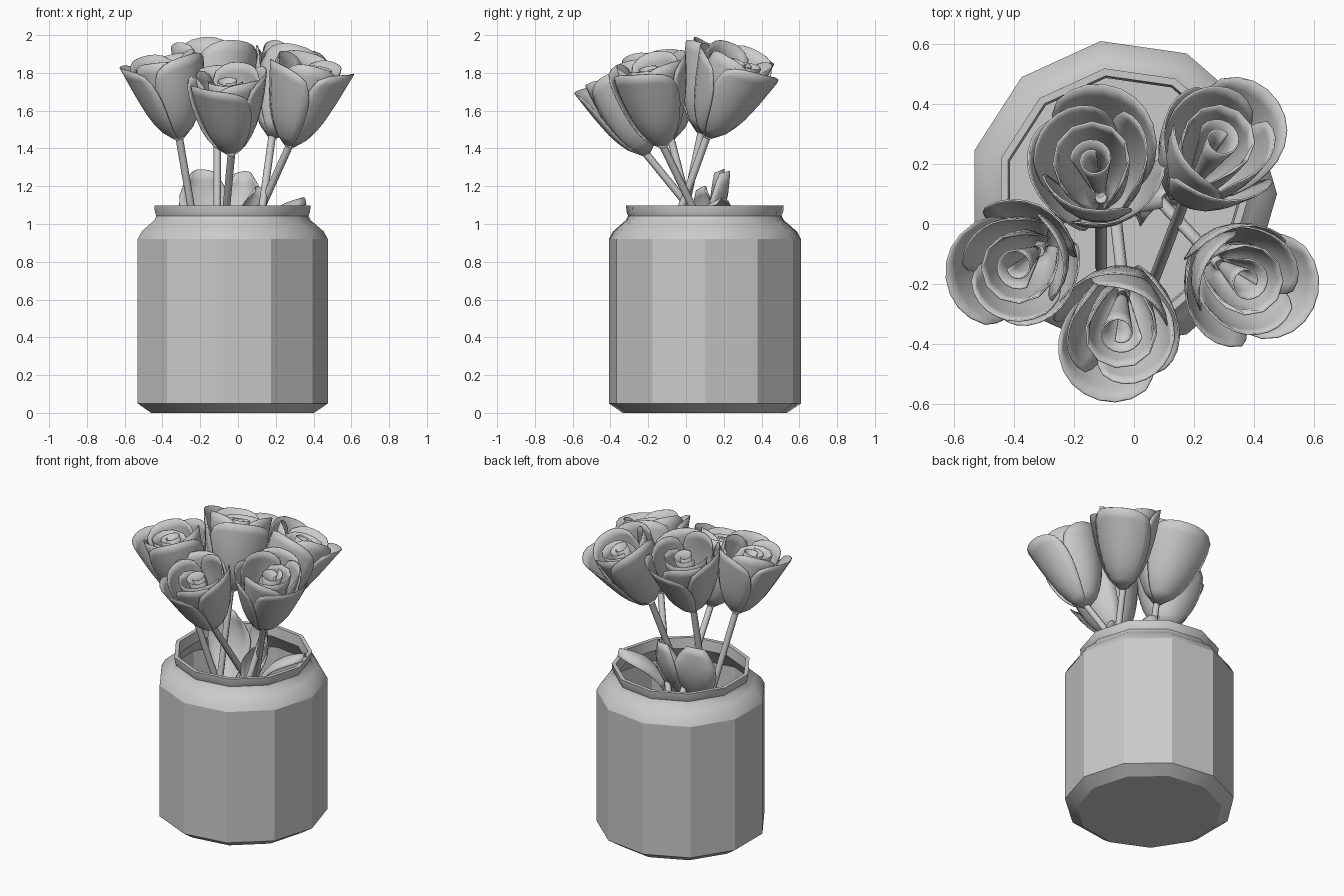
import bpy, math
from math import sin, cos, pi, radians
from mathutils import Vector

if "Cube" in bpy.data.objects:
    bpy.data.objects.remove(bpy.data.objects["Cube"])


def make_object(name, verts, faces, angle=30):
    me = bpy.data.meshes.new(name)
    me.from_pydata([tuple(v) for v in verts], [], faces)
    me.update()
    ob = bpy.data.objects.new(name, me)
    bpy.context.collection.objects.link(ob)
    bpy.ops.object.select_all(action='DESELECT')
    bpy.context.view_layer.objects.active = ob
    ob.select_set(True)
    bpy.ops.object.shade_smooth_by_angle(angle=radians(angle))
    return ob


def add_sheet(verts, faces, fn, nu, nv):
    """Append a grid surface fn(u, v), u and v in 0..1."""
    s = len(verts)
    for j in range(nv + 1):
        for i in range(nu + 1):
            verts.append(fn(i / nu, j / nv))
    for j in range(nv):
        for i in range(nu):
            a = s + j * (nu + 1) + i
            faces.append((a, a + 1, a + nu + 2, a + nu + 1))


def interp(pts, t):
    for (t0, r0), (t1, r1) in zip(pts, pts[1:]):
        if t <= t1:
            return r0 + (r1 - r0) * (t - t0) / (t1 - t0)
    return pts[-1][1]


def thicken(ob, t):
    m = ob.modifiers.new("thickness", 'SOLIDIFY')
    m.thickness = t
    m.offset = 0


# Eleven-sided jar: flat panels, rounded shoulder, lip and hollow inside
N = 11
profile = [(0.44, 0), (0.514, 0.05), (0.514, 0.92), (0.492, 0.96), (0.452, 0.995),
           (0.422, 1.02), (0.411, 1.042), (0.419, 1.064), (0.422, 1.097),
           (0.397, 1.097), (0.39, 1.03), (0.47, 0.92), (0.47, 0.08)]
verts = [(-0.038 + r * cos(2 * pi * k / N), 0.1 + r * sin(2 * pi * k / N), z)
         for r, z in profile for k in range(N)]
faces = [(j * N + k, j * N + (k + 1) % N, (j + 1) * N + (k + 1) % N, (j + 1) * N + k)
         for j in range(len(profile) - 1) for k in range(N)]
faces.append(tuple(reversed(range(N))))
faces.append(tuple((len(profile) - 1) * N + k for k in range(N)))
jar = make_object("jar", verts, faces, 36)
for p in jar.data.polygons:
    if N <= p.index < 2 * N or p.index >= 11 * N:
        p.use_smooth = False

# Cup profile of a bloom: (fraction of height, radius)
CUP = [(0, 0.02), (0.08, 0.065), (0.2, 0.105), (0.4, 0.145), (0.6, 0.17),
       (0.8, 0.187), (1, 0.195)]


def bloom(name, base, top, spin, size):
    base, top = Vector(base), Vector(top)
    axis = top - base
    H = axis.length
    q = Vector((0, 0, 1)).rotation_difference(axis)
    verts, faces = [], []

    def petal(phi, half, scale, height, flare):
        def fn(u, v):
            w = 2 * u - 1
            a = phi + w * half * (1 - 0.25 * v ** 4)
            r = interp(CUP, v) * scale * size * (1 + 0.06 * w)
            r += flare * v ** 3 * (1 - 0.5 * w * w)
            z = H * height * v * (1 - 0.11 * abs(w) ** 3)
            return base + q @ Vector((r * cos(a), r * sin(a), z))
        add_sheet(verts, faces, fn, 8, 8)

    # outer, middle and inner rings of petals
    for k in range(3):
        petal(spin + k * 2.09, 1.2, 1.0, (0.97, 1.0, 0.92)[k], (0.04, 0.005, 0.03)[k])
    for k in range(3):
        petal(spin + 1.05 + k * 2.09, 1.2, 0.88, 0.99, 0.0)
    petal(spin + 0.4, 2.9, 0.6, 0.93, 0.0)

    # rolled heart
    def heart(u, v):
        a = spin + u * 2.6 * pi
        r = (0.03 + 0.045 * u) * (0.25 + 0.75 * v)
        return base + q @ Vector((r * cos(a), r * sin(a), H * (0.15 + 0.75 * v)))
    add_sheet(verts, faces, heart, 24, 4)
    thicken(make_object(name, verts, faces, 60), 0.006)


def stem(name, base, cross, reach):
    base, cross = Vector(base), Vector(cross)
    d = (base - cross).normalized()
    a, b = cross - d * reach, base + d * 0.04
    q = Vector((0, 0, 1)).rotation_difference(d)
    n, r = 8, 0.02
    ring = [q @ Vector((r * cos(2 * pi * k / n), r * sin(2 * pi * k / n), 0)) for k in range(n)]
    verts = [p + o for p in (a, b) for o in ring]
    faces = [(k, (k + 1) % n, n + (k + 1) % n, n + k) for k in range(n)]
    faces += [tuple(reversed(range(n))), tuple(range(n, 2 * n))]
    make_object(name, verts, faces, 50)


# Five roses: bloom base, bloom top, stem at the jar mouth, spin, size, stem reach
roses = {
    "back_left": ((-0.11, 0.08, 1.48), (-0.14, 0.23, 1.94), (-0.11, 0.0, 1.1), 1.2, 1.08, 0.7),
    "back_right": ((0.18, 0.11, 1.46), (0.30, 0.30, 1.90), (0.13, -0.02, 1.1), 0.6, 1.0, 0.6),
    "left": ((-0.31, -0.08, 1.45), (-0.40, -0.15, 1.89), (-0.25, 0.01, 1.1), 3.3, 1.0, 0.6),
    "front": ((-0.035, -0.21, 1.37), (-0.05, -0.38, 1.80), (-0.06, 0.01, 1.1), 4.2, 1.0, 0.6),
    "right": ((0.27, -0.12, 1.41), (0.39, -0.20, 1.87), (0.13, 0.03, 1.1), 5.9, 1.0, 0.6),
}
for key, (base, top, cross, spin, size, reach) in roses.items():
    bloom("rose_bloom_" + key, base, top, spin, size)
    stem("rose_stem_" + key, base, cross, reach)


# Leaves tucked into the back of the jar mouth
def leaf(name, base, tip, width, side):
    base, tip, side = Vector(base), Vector(tip), Vector(side).normalized()
    n = (tip - base).cross(side).normalized()
    verts, faces = [], []

    def fn(u, v):
        w = 2 * u - 1
        hw = width / 2 * (0.08 + 0.92 * sin(pi * (0.08 + 0.8 * v ** 1.4)))
        bend = 0.05 * sin(pi * v) - 0.03 * w * w
        return base.lerp(tip, v - 0.06 * w * w * v) + side * w * hw + n * bend
    add_sheet(verts, faces, fn, 6, 8)
    thicken(make_object(name, verts, faces, 40), 0.005)


leaf("leaf_left", (-0.13, 0.06, 0.85), (-0.2, 0.2, 1.29), 0.28, (1, 0.25, 0.05))
leaf("leaf_middle", (0.0, 0.03, 0.85), (0.04, 0.23, 1.28), 0.22, (1, -0.4, 0))
leaf("leaf_right", (0.08, 0.08, 0.92), (0.35, 0.2, 1.14), 0.17, (-0.3, 1, 0))
leaf("leaf_front", (0.02, 0.05, 0.85), (0.1, 0.1, 1.2), 0.15, (0.7, 0.7, 0))
